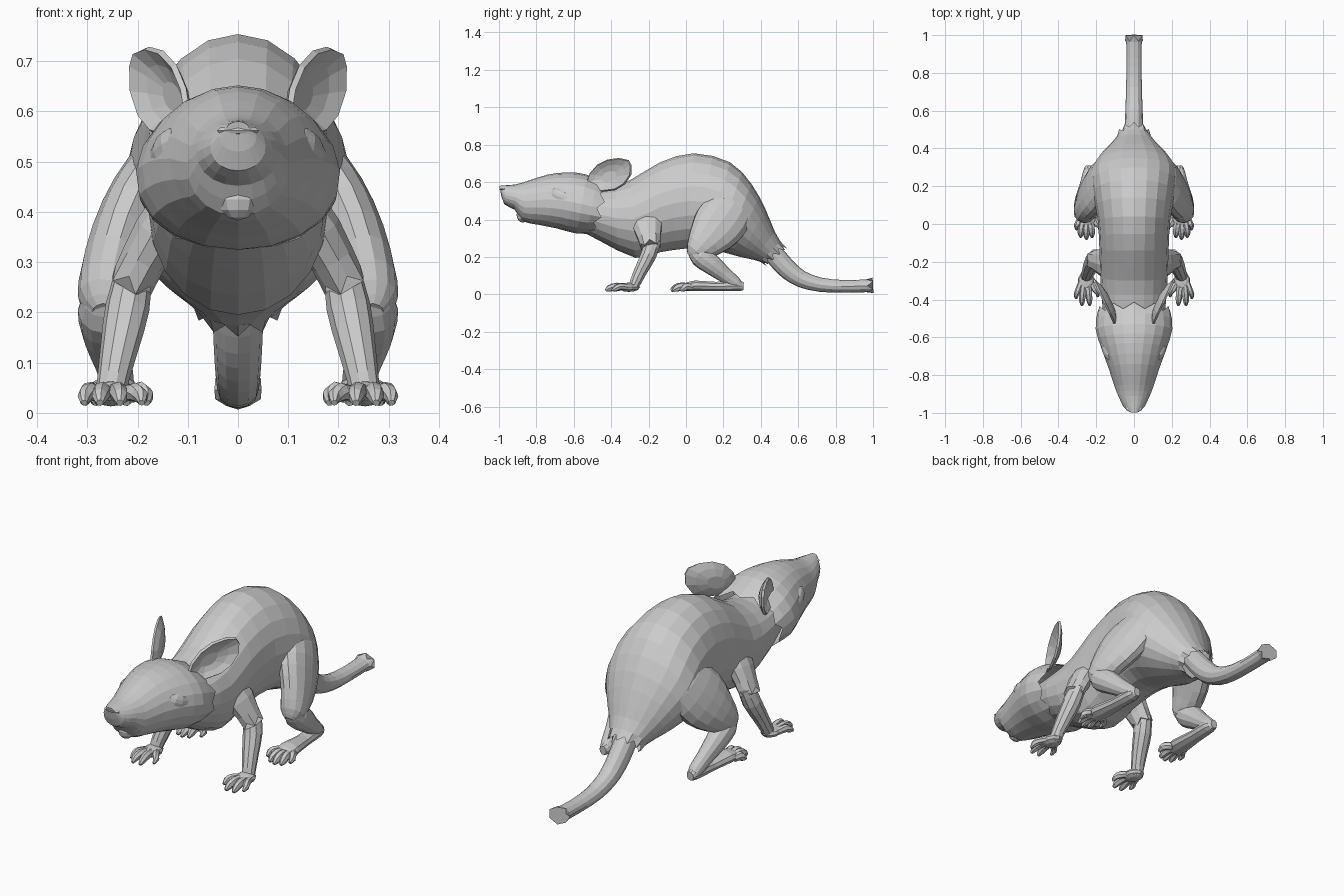
import bpy, bmesh, math
from mathutils import Vector, Matrix


def finish(name, bm, mirror=False):
    bmesh.ops.recalc_face_normals(bm, faces=bm.faces)
    me = bpy.data.meshes.new(name)
    bm.to_mesh(me)
    bm.free()
    ob = bpy.data.objects.new(name, me)
    bpy.context.collection.objects.link(ob)
    if mirror:
        m = ob.modifiers.new("Mirror", 'MIRROR')
        m.use_mirror_merge = False
    return ob


def spline(p0, p1, p2, p3, t):
    return 0.5 * (2 * p1 + (p2 - p0) * t + (2 * p0 - 5 * p1 + 4 * p2 - p3) * t * t
                  + (3 * p1 - p0 - 3 * p2 + p3) * t ** 3)


def loft(bm, rings, n, sub=2, jag=0, flare=0.0, egg=0.0, caps=(True, True)):
    """Skin interpolated (centre, side, up) rings; jag makes a toothed last edge, egg narrows the top."""
    full, last = [], len(rings) - 1
    for i in range(last):
        q = [rings[max(0, min(last, i + k))] for k in (-1, 0, 1, 2)]
        for s in range(sub):
            full.append([spline(*[r[k] for r in q], s / sub) for k in range(3)])
    full.append(rings[-1])
    axis = (full[-1][0] - full[-2][0]).normalized()
    loops = []
    for j, (c, u, v) in enumerate(full):
        loop = []
        for i in range(n):
            a = 2 * math.pi * i / n
            d = u * math.cos(a) * (1 - egg * math.sin(a)) + v * math.sin(a)
            p = c + d
            if jag and j == len(full) - 1:
                p += axis * (jag if i % 2 else -jag) + d * flare * (1 if i % 2 else 0.4)
            loop.append(bm.verts.new(p))
        loops.append(loop)
    for A, B in zip(loops, loops[1:]):
        for i in range(n):
            bm.faces.new((A[i], A[(i + 1) % n], B[(i + 1) % n], B[i]))
    for use, loop in zip(caps, (loops[0], loops[-1])):
        if use:
            bm.faces.new(loop)


def sections(rows):
    """Rows of top y,z / bottom y,z / half width become body rings."""
    out = []
    for ty, tz, by, bz, w in rows:
        t, b = Vector((0, ty, tz)), Vector((0, by, bz))
        out.append(((t + b) / 2, Vector((w, 0, 0)), (t - b) / 2))
    return out


def path(pts):
    """Rows of x,y,z, side radius, depth radius become limb rings."""
    out = []
    for i, (x, y, z, a, b) in enumerate(pts):
        p, q = pts[max(0, i - 1)], pts[min(len(pts) - 1, i + 1)]
        t = (Vector(q[:3]) - Vector(p[:3])).normalized()
        u = Vector((1, 0, 0))
        u = (u - t * u.dot(t)).normalized()
        out.append((Vector((x, y, z)), u * a, t.cross(u) * b))
    return out


def ball(bm, loc, size, tilt=0.0, turn=0.0, seg=10, rings=6):
    mat = (Matrix.Translation(loc) @ Matrix.Rotation(turn, 4, 'Z')
           @ Matrix.Rotation(tilt, 4, 'X') @ Matrix.Diagonal((*size, 1)))
    bmesh.ops.create_uvsphere(bm, u_segments=seg, v_segments=rings, radius=1, matrix=mat)


# Torso, running from inside the head to the tail root
bm = bmesh.new()
loft(bm, sections([
    (-0.60, 0.57, -0.58, 0.35, 0.13), (-0.45, 0.565, -0.46, 0.285, 0.165),
    (-0.30, 0.61, -0.27, 0.195, 0.178), (-0.14, 0.705, -0.14, 0.225, 0.183),
    (0.04, 0.754, 0.0, 0.245, 0.192), (0.235, 0.706, 0.10, 0.25, 0.218),
    (0.35, 0.59, 0.20, 0.225, 0.228), (0.425, 0.455, 0.29, 0.20, 0.178),
    (0.475, 0.335, 0.36, 0.185, 0.12), (0.525, 0.25, 0.425, 0.165, 0.075)]),
    20, jag=0.014, flare=0.1, caps=(True, False))
finish("body", bm)

# Head with toothed collar
bm = bmesh.new()
loft(bm, sections([
    (-0.998, 0.580, -0.993, 0.555, 0.022), (-0.965, 0.583, -0.972, 0.482, 0.055),
    (-0.91, 0.588, -0.915, 0.452, 0.082), (-0.85, 0.605, -0.875, 0.392, 0.102),
    (-0.74, 0.640, -0.79, 0.372, 0.134), (-0.63, 0.652, -0.69, 0.352, 0.172),
    (-0.53, 0.640, -0.585, 0.325, 0.203), (-0.43, 0.590, -0.49, 0.325, 0.195)]),
    20, jag=0.017, egg=0.06, caps=(True, False))
finish("head", bm)

# Nose and lower lip
bm = bmesh.new()
ball(bm, (0, -0.978, 0.562), (0.044, 0.020, 0.011))
finish("nose", bm)
bm = bmesh.new()
ball(bm, (0, -0.872, 0.425), (0.04, 0.034, 0.042))
finish("lower_lip", bm)

# Eyes
bm = bmesh.new()
ball(bm, (0.136, -0.665, 0.520), (0.034, 0.076, 0.042), tilt=-0.4, turn=-0.33, seg=12, rings=8)
finish("eyes", bm, True)

# Cupped ears
bm = bmesh.new()
outline = [(-0.53, 0.60), (-0.515, 0.645), (-0.475, 0.69), (-0.42, 0.718), (-0.36, 0.726),
           (-0.31, 0.716), (-0.295, 0.69), (-0.297, 0.64), (-0.33, 0.59), (-0.38, 0.56),
           (-0.46, 0.55), (-0.51, 0.565)]
cy, cz = -0.43, 0.625
rows = []
for k, depth in ((1, 0), (0.7, 0.018), (0.35, 0.03)):
    row = []
    for y, z in outline:
        yy, zz = cy + (y - cy) * k, cz + (z - cz) * k
        row.append(bm.verts.new((0.102 + (yy + 0.53) * 0.47 - depth * 0.9, yy + depth * 0.4, zz)))
    rows.append(row)
n = len(outline)
for A, B in zip(rows, rows[1:]):
    for i in range(n):
        bm.faces.new((A[i], A[(i + 1) % n], B[(i + 1) % n], B[i]))
bm.faces.new(rows[-1])
ears = finish("ears", bm)
sol = ears.modifiers.new("Thickness", 'SOLIDIFY')
sol.thickness = 0.012
sol.offset = 0
mir = ears.modifiers.new("Mirror", 'MIRROR')
mir.use_mirror_merge = False

# Front legs: upper arm with toothed cuff, forearm
bm = bmesh.new()
loft(bm, path([(0.10, -0.22, 0.44, 0.05, 0.09), (0.158, -0.205, 0.36, 0.05, 0.08),
               (0.211, -0.19, 0.262, 0.042, 0.05)]), 10, jag=0.013, flare=0.1)
loft(bm, path([(0.205, -0.175, 0.29, 0.035, 0.045), (0.220, -0.20, 0.21, 0.044, 0.044),
               (0.236, -0.24, 0.13, 0.038, 0.037), (0.248, -0.268, 0.07, 0.032, 0.032),
               (0.255, -0.285, 0.03, 0.03, 0.024)]), 10)
finish("front_legs", bm, True)


def toes(bm, y0, spread):
    for x0, x1, y1, r in spread:
        ym = (y0 + y1) / 2
        loft(bm, path([(x0, y0, 0.038, r, r), (x0 * 0.4 + x1 * 0.6, ym, 0.042, r * 1.05, r * 1.15),
                       (x1, y1 + 0.02, 0.032, r * 0.85, r),
                       (x1, y1, 0.02, r * 0.4, r * 0.4)]), 7)


# Front paws
bm = bmesh.new()
ball(bm, (0.253, -0.305, 0.038), (0.045, 0.058, 0.025))
toes(bm, -0.31, [(0.228, 0.192, -0.385, 0.016), (0.245, 0.235, -0.43, 0.018),
                 (0.265, 0.275, -0.43, 0.018), (0.28, 0.306, -0.395, 0.016)])
finish("front_paws", bm, True)

# Hind legs: broad thigh, folded shin
bm = bmesh.new()
loft(bm, path([(0.095, 0.27, 0.53, 0.07, 0.08), (0.160, 0.235, 0.45, 0.075, 0.13),
               (0.212, 0.17, 0.365, 0.07, 0.14), (0.248, 0.105, 0.285, 0.064, 0.105),
               (0.264, 0.05, 0.225, 0.055, 0.06), (0.265, 0.025, 0.20, 0.025, 0.025)]), 14)
finish("thighs", bm, True)
bm = bmesh.new()
loft(bm, path([(0.265, 0.03, 0.24, 0.035, 0.03), (0.265, 0.075, 0.205, 0.054, 0.058),
               (0.262, 0.14, 0.157, 0.048, 0.054), (0.250, 0.205, 0.105, 0.038, 0.042),
               (0.240, 0.265, 0.06, 0.033, 0.033), (0.238, 0.295, 0.035, 0.024, 0.02)]), 12)
finish("shins", bm, True)

# Hind feet
bm = bmesh.new()
loft(bm, path([(0.238, 0.308, 0.043, 0.018, 0.022), (0.238, 0.27, 0.045, 0.034, 0.03),
               (0.242, 0.16, 0.042, 0.038, 0.026), (0.247, 0.05, 0.045, 0.05, 0.03),
               (0.249, 0.0, 0.040, 0.048, 0.022)]), 10)
toes(bm, 0.03, [(0.215, 0.182, -0.03, 0.018), (0.233, 0.222, -0.07, 0.019),
                (0.25, 0.252, -0.08, 0.019), (0.267, 0.282, -0.07, 0.019),
                (0.283, 0.304, -0.03, 0.018)])
finish("hind_feet", bm, True)

# Tail with ragged flared tip
bm = bmesh.new()
loft(bm, path([(0, 0.43, 0.265, 0.05, 0.05), (0, 0.495, 0.185, 0.05, 0.054),
               (0, 0.55, 0.128, 0.048, 0.052), (0, 0.62, 0.080, 0.045, 0.045),
               (0, 0.72, 0.051, 0.042, 0.038), (0, 0.83, 0.043, 0.040, 0.034),
               (0, 0.93, 0.044, 0.040, 0.034), (0, 0.985, 0.047, 0.043, 0.034)]),
     12, jag=0.015, flare=0.22)
finish("tail", bm)
